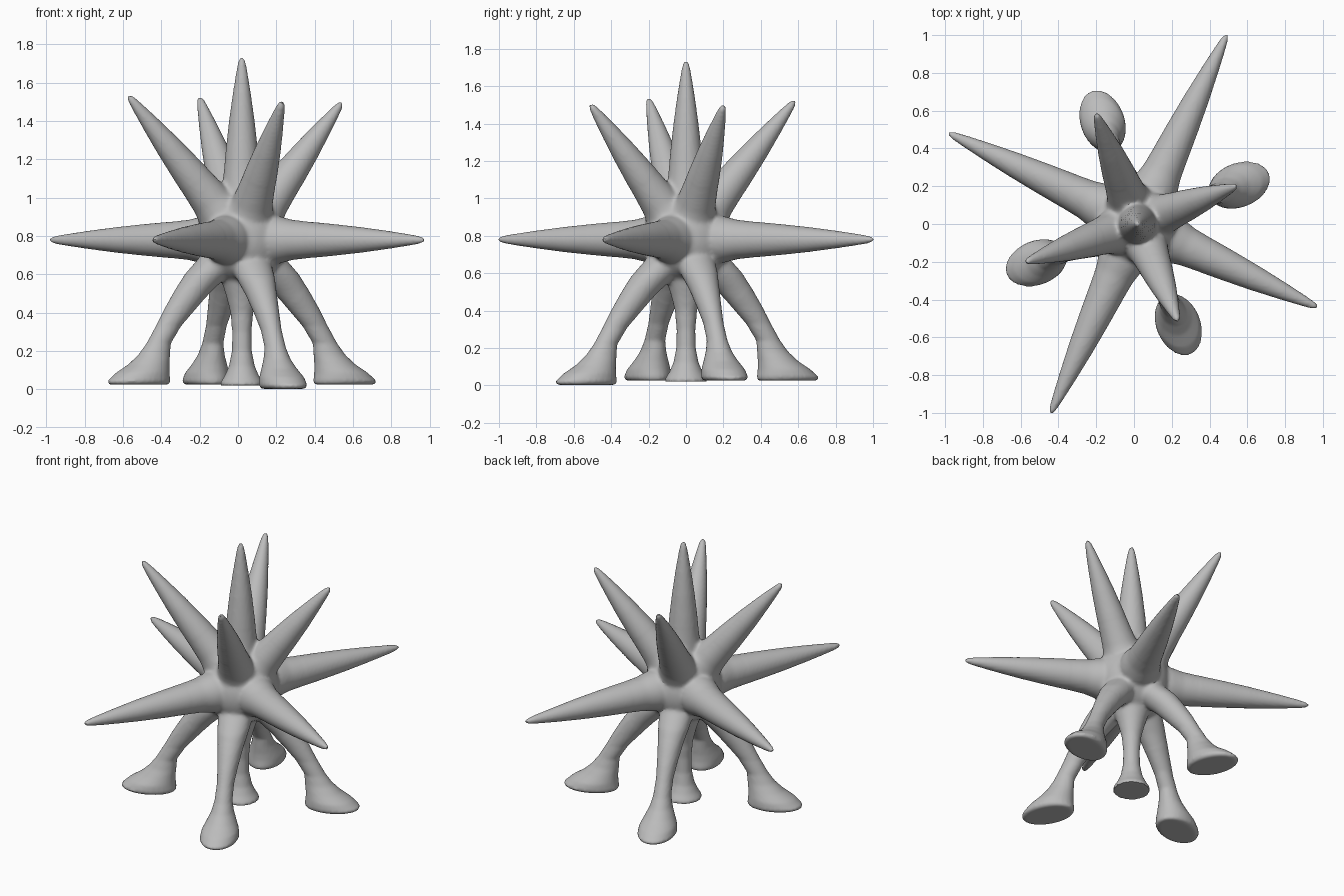
import bpy, bmesh
from math import sin, cos, pi, radians
from mathutils import Vector, Matrix

if "Cube" in bpy.data.objects:
    bpy.data.objects.remove(bpy.data.objects["Cube"])

CENTRE = Vector((0.02, 0, 0.78))
SIDES = 28
VOXEL = 0.011

stone = bpy.data.materials.new("plain grey")
stone.use_nodes = True
stone.diffuse_color = (0.5, 0.5, 0.5, 1)
stone.node_tree.nodes["Principled BSDF"].inputs["Base Color"].default_value = (0.5, 0.5, 0.5, 1)

bm = bmesh.new()


def loft(sections, matrix):
    """Closed skin over ellipses given as (offset along x, z, radius x, radius y), rising in z."""
    rings = []
    for off, z, rx, ry in sections:
        rings.append([bm.verts.new(matrix @ Vector((off + rx * cos(a), ry * sin(a), z)))
                      for a in (2 * pi * i / SIDES for i in range(SIDES))])
    for low, high in zip(rings, rings[1:]):
        for i in range(SIDES):
            j = (i + 1) % SIDES
            bm.faces.new((low[i], low[j], high[j], high[i]))
    bm.faces.new(rings[0][::-1])
    bm.faces.new(rings[-1])


def lathe(profile, matrix):
    loft([(0, z, r, r) for z, r in profile], matrix)


# Spike profile: share of the length, radius
SPIKE = [(0, 0.13), (0.2, 0.125), (0.27, 0.106), (0.36, 0.096), (0.5, 0.083),
         (0.65, 0.067), (0.8, 0.047), (0.92, 0.029), (0.97, 0.02), (0.99, 0.013), (1, 0.005)]


def spike(tip):
    direction = Vector(tip) - CENTRE
    length = direction.length + 0.005
    turn = direction.to_track_quat('Z', 'Y').to_matrix().to_4x4()
    lathe([(t * length, r) for t, r in SPIKE], Matrix.Translation(CENTRE) @ turn)


# Hub
bmesh.ops.create_icosphere(bm, subdivisions=4, radius=0.235,
                           matrix=Matrix.Translation(CENTRE))

# Top spike, level spikes and raised spikes
spike((0.02, 0, 1.73))
for tip in [(0.49, 1.0), (-0.98, 0.48), (-0.44, -1.0), (0.97, -0.44)]:
    spike((*tip, 0.78))
for tip in [(0.54, 0.2, 1.495), (-0.2, 0.58, 1.52), (-0.57, -0.2, 1.53), (0.23, -0.51, 1.5)]:
    spike(tip)

# Slanted legs with long flat feet: offset outwards, height, radius outwards, radius across
LEG = [(0.575, 0.025, 0.165, 0.105), (0.575, 0.045, 0.17, 0.118), (0.555, 0.085, 0.145, 0.112),
       (0.52, 0.13, 0.11, 0.09), (0.49, 0.18, 0.085, 0.068), (0.465, 0.24, 0.065, 0.054),
       (0.41, 0.33, 0.068, 0.052), (0.345, 0.42, 0.085, 0.063), (0.275, 0.51, 0.1, 0.078),
       (0.195, 0.6, 0.12, 0.098), (0.1, 0.7, 0.12, 0.11), (0, 0.78, 0.1, 0.1)]
for angle, drop in [(21, 0), (109, 0), (201, 0), (-68, 0.022)]:
    place = Matrix.Translation((0.02, 0, -drop)) @ Matrix.Rotation(radians(angle), 4, 'Z')
    loft(LEG, place)

# Centre leg with a round foot
lathe([(0.02, 0.112), (0.035, 0.112), (0.07, 0.09), (0.12, 0.068), (0.2, 0.052), (0.3, 0.05),
       (0.4, 0.06), (0.48, 0.08), (0.56, 0.105), (0.78, 0.12)], Matrix.Translation((0.02, 0, 0)))

bmesh.ops.recalc_face_normals(bm, faces=bm.faces[:])
mesh = bpy.data.meshes.new("spiked_body")
bm.to_mesh(mesh)
bm.free()
body = bpy.data.objects.new("spiked_body", mesh)
bpy.context.scene.collection.objects.link(body)


def bake_modifiers():
    bpy.context.view_layer.update()
    graph = bpy.context.evaluated_depsgraph_get()
    baked = bpy.data.meshes.new_from_object(body.evaluated_get(graph))
    body.modifiers.clear()
    body.data = baked


# Fuse all parts into one skin
remesh = body.modifiers.new("fuse", 'REMESH')
remesh.mode = 'VOXEL'
remesh.voxel_size = VOXEL
bake_modifiers()

# Soften the joins near the hub more than the tips and feet
joins = body.vertex_groups.new(name="joins")
joins.add([v.index for v in body.data.vertices if (v.co - CENTRE).length < 0.42], 1, 'REPLACE')
soften = body.modifiers.new("soften joins", 'SMOOTH')
soften.factor, soften.iterations, soften.vertex_group = 0.5, 10, "joins"
polish = body.modifiers.new("polish", 'SMOOTH')
polish.factor, polish.iterations = 0.5, 2
bake_modifiers()

body.data.name = "spiked_body"
body.data.materials.clear()
body.data.materials.append(stone)
for face in body.data.polygons:
    face.use_smooth = True
    face.material_index = 0
body.data.set_sharp_from_angle(angle=radians(45))
